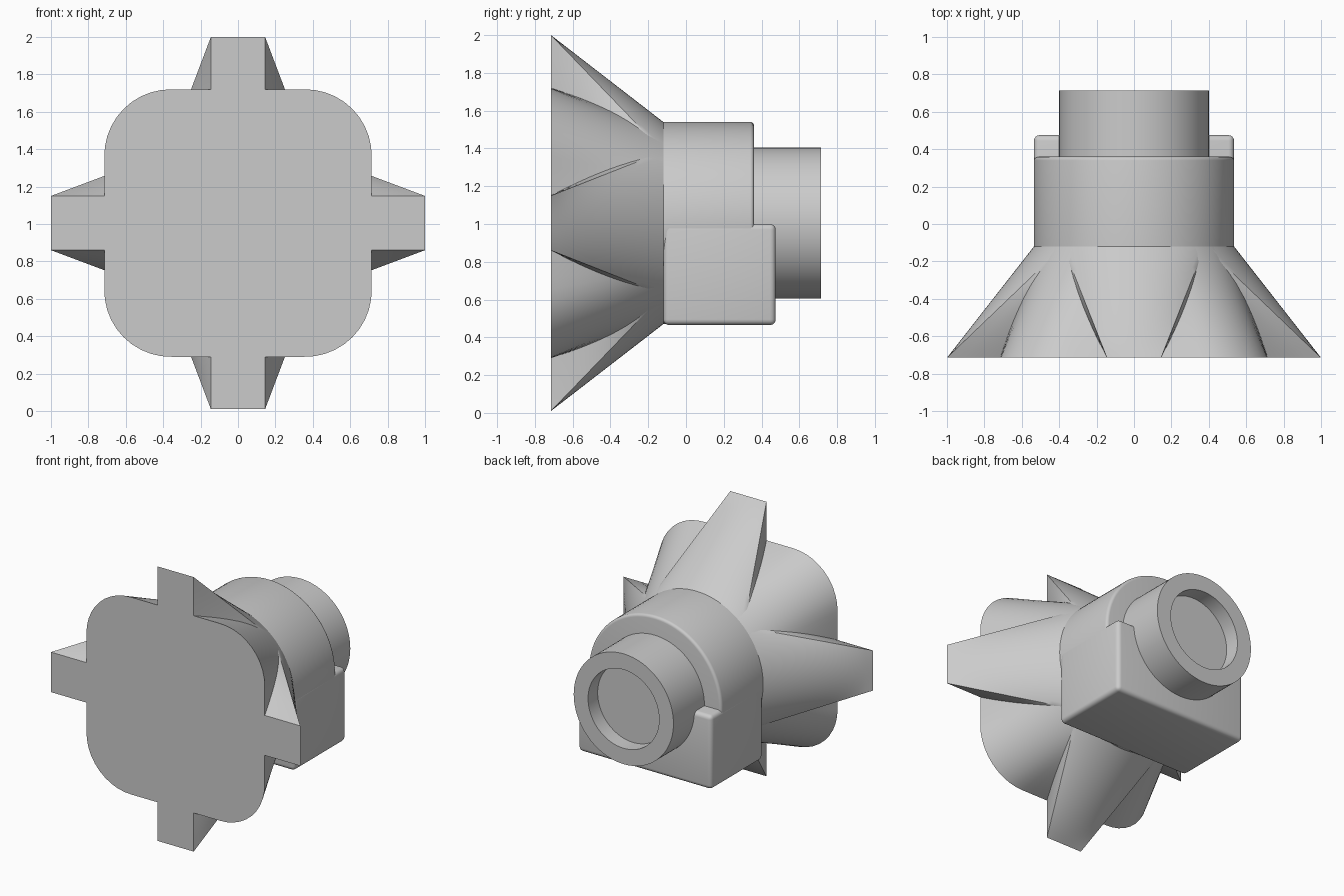
import bpy, bmesh
from math import sin, cos, tan, atan2, pi, radians

cube = bpy.data.objects.get("Cube")
if cube:
    bpy.data.objects.remove(cube, do_unlink=True)

grey = bpy.data.materials.new("plain grey")
grey.use_nodes = True
grey.diffuse_color = (0.6, 0.6, 0.6, 1)
grey.node_tree.nodes["Principled BSDF"].inputs["Base Color"].default_value = (0.6, 0.6, 0.6, 1)

MID = 1.005                     # height of the main axis
FRONT, NECK = -0.715, -0.12     # ends of the flared part
RADIUS = 0.535                  # neck radius
SEG, STEPS = 24, 16             # points per quarter turn, rings per flare


def finish(name, bm, angle=30):
    bmesh.ops.recalc_face_normals(bm, faces=bm.faces)
    mesh = bpy.data.meshes.new(name)
    bm.to_mesh(mesh)
    bm.free()
    obj = bpy.data.objects.new(name, mesh)
    bpy.context.collection.objects.link(obj)
    mesh.materials.append(grey)
    bpy.ops.object.select_all(action="DESELECT")
    obj.select_set(True)
    bpy.context.view_layer.objects.active = obj
    bpy.ops.object.shade_smooth_by_angle(angle=radians(angle))
    return obj


def skin(name, rings):
    """Join closed rings of (x, y, z) points and cap both ends."""
    bm = bmesh.new()
    rows = [[bm.verts.new(p) for p in ring] for ring in rings]
    for a, b in zip(rows, rows[1:]):
        for i in range(len(a)):
            j = (i + 1) % len(a)
            bm.faces.new((a[i], a[j], b[j], b[i]))
    bm.faces.new(rows[0])
    bm.faces.new(rows[-1])
    return finish(name, bm)


def turned(name, profile, count=96):
    """Turn a profile of (radius, y) points around the main axis."""
    turn = [2 * pi * i / count for i in range(count)]
    return skin(name, [[(r * cos(t), y, MID + r * sin(t)) for t in turn]
                       for r, y in profile])


def flare(name, outline):
    """Ruled transition from a front outline to the round neck."""
    pairs = []
    for quarter in range(4):
        for i in range(SEG):
            a = (i / SEG - 0.5) * pi / 2
            t = a + quarter * pi / 2
            pairs.append((outline(quarter, a), (RADIUS * cos(t), RADIUS * sin(t))))
    rings = []
    for s in range(STEPS + 1):
        f = s / STEPS
        rings.append([(p[0] + (q[0] - p[0]) * f, FRONT + (NECK - FRONT) * f,
                       MID + p[1] + (q[1] - p[1]) * f) for p, q in pairs])
    return skin(name, rings)


def rotate(p, quarter):
    for _ in range(quarter):
        p = (-p[1], p[0])
    return p


def rounded_square(quarter, a, half=0.715, corner=0.355):
    flat = half - corner
    limit = atan2(flat, half)
    if abs(a) <= limit:
        p = (half, half * tan(a))
    else:
        w = (abs(a) - limit) / (pi / 4 - limit) * pi / 4
        side = 1 if a > 0 else -1
        p = (flat + corner * cos(w), side * (flat + corner * sin(w)))
    return rotate(p, quarter)


def bar(width, height):
    def outline(quarter, a):
        out, along = (width, height) if quarter % 2 == 0 else (height, width)
        return rotate((out, along * a / (pi / 4)), quarter)
    return outline


# Flared front: rounded square body crossed by two tapering fins
flare("flared_body", rounded_square)
flare("vertical_fins", bar(0.145, 0.995))
flare("horizontal_fins", bar(1.0, 0.145))

# Round housing with a softened back rim
rim = 0.02
arc = [(RADIUS - rim + rim * cos(k * pi / 8), 0.36 - rim + rim * sin(k * pi / 8))
       for k in range(5)]
turned("round_housing", [(RADIUS, NECK)] + arc)

# Rear tube with a shallow round recess
turned("rear_tube", [(0.4, 0.3), (0.4, 0.715), (0.285, 0.715), (0.285, 0.605)])

# Block under the housing with rounded edges
bm = bmesh.new()
bmesh.ops.create_cube(bm, size=1)
bmesh.ops.scale(bm, vec=(2 * RADIUS, 0.595, 0.535), verts=bm.verts)
bmesh.ops.translate(bm, vec=(0, 0.1775, 0.7325), verts=bm.verts)
bmesh.ops.bevel(bm, geom=bm.edges[:], offset=0.03, segments=4, profile=0.5, affect="EDGES")
finish("lower_block", bm, 40)
